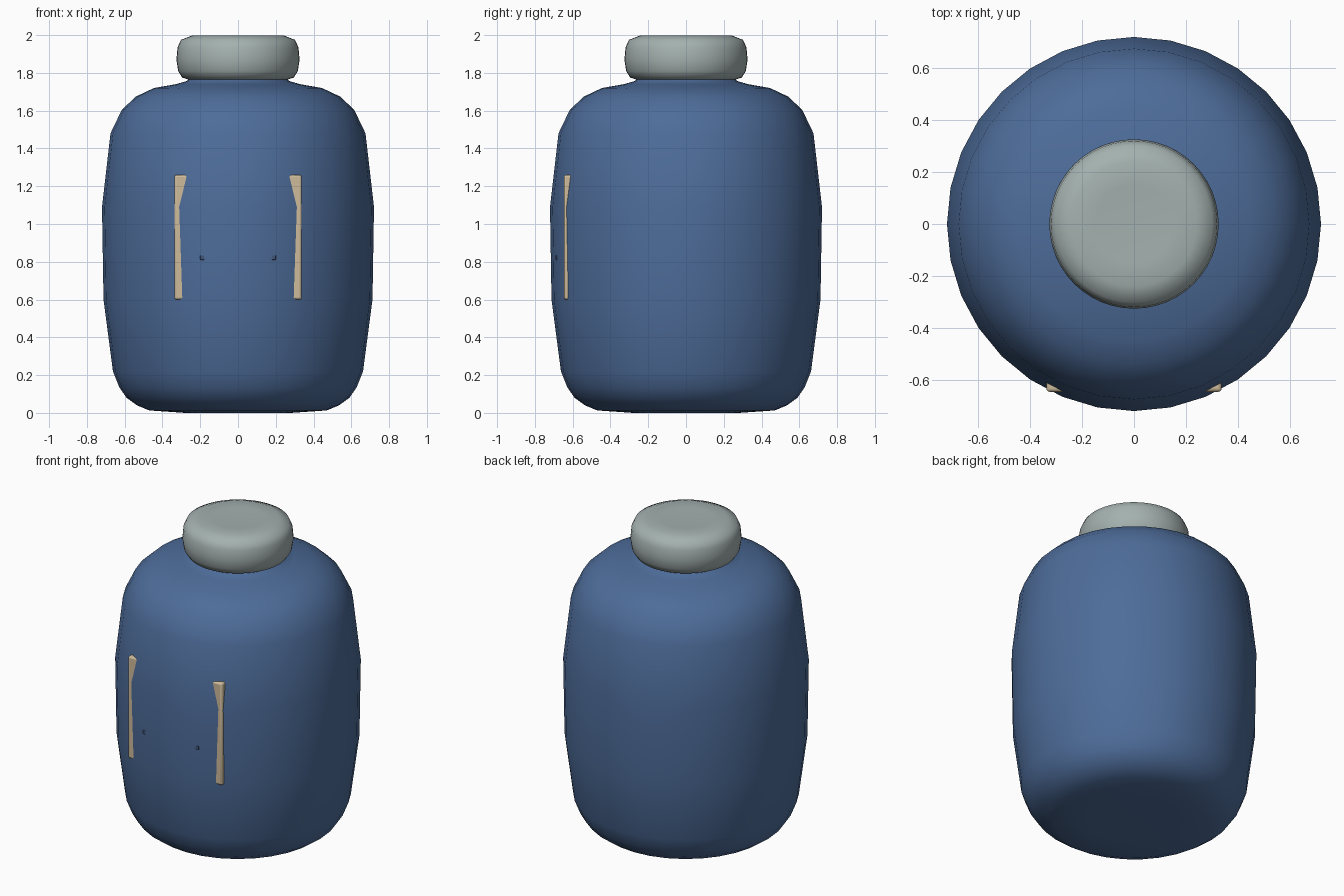
import bpy, bmesh, math

if "Cube" in bpy.data.objects:
    bpy.data.objects.remove(bpy.data.objects["Cube"])


def finish(obj, color, angle=180):
    mat = bpy.data.materials.new(obj.name + "_colour")
    mat.diffuse_color = (*color, 1)
    mat.use_nodes = True
    mat.node_tree.nodes["Principled BSDF"].inputs["Base Color"].default_value = mat.diffuse_color
    obj.data.materials.append(mat)
    bpy.ops.object.select_all(action='DESELECT')
    bpy.context.view_layer.objects.active = obj
    obj.select_set(True)
    bpy.ops.object.shade_smooth_by_angle(angle=math.radians(angle))


def lathe(name, profile, sides, color):
    # profile of (radius, z), starting and ending on the axis
    bm = bmesh.new()
    verts = [bm.verts.new((r, 0, z)) for r, z in profile]
    edges = [bm.edges.new(pair) for pair in zip(verts, verts[1:])]
    bmesh.ops.spin(bm, geom=verts + edges, cent=(0, 0, 0), axis=(0, 0, 1),
                   angle=math.tau, steps=sides)
    bmesh.ops.remove_doubles(bm, verts=bm.verts, dist=1e-4)
    bmesh.ops.recalc_face_normals(bm, faces=bm.faces)
    mesh = bpy.data.meshes.new(name)
    bm.to_mesh(mesh)
    bm.free()
    obj = bpy.data.objects.new(name, mesh)
    bpy.context.collection.objects.link(obj)
    finish(obj, color)
    return obj


def plate(name, size, location, bevel, color):
    bpy.ops.mesh.primitive_cube_add(size=1, location=location)
    obj = bpy.context.object
    obj.name = name
    obj.scale = size
    bpy.ops.object.transform_apply(location=False, rotation=False, scale=True)
    mod = obj.modifiers.new("rounded_edges", 'BEVEL')
    mod.width = bevel
    mod.segments = 3
    finish(obj, color, 40)


BLUE = (0.075, 0.15, 0.32)

# Jar body with rounded base, shoulder and short neck
lathe("jar_body", [
    (0, 0.005), (0.28, 0.0), (0.47, 0.013), (0.535, 0.04), (0.59, 0.08),
    (0.628, 0.135), (0.662, 0.22), (0.712, 0.6), (0.72, 1.09),
    (0.675, 1.48), (0.615, 1.605), (0.54, 1.675), (0.445, 1.72),
    (0.33, 1.74), (0.27, 1.757), (0.25, 1.78), (0, 1.78)], 32, BLUE)

# Rounded lid
lathe("lid", [
    (0, 1.77), (0.24, 1.758), (0.295, 1.775), (0.317, 1.81), (0.326, 1.87),
    (0.32, 1.935), (0.302, 1.975), (0.24, 1.999), (0.15, 1.997),
    (0, 1.99)], 48, (0.37, 0.44, 0.43))

# Flat label sunk in the front, only its side edges emerge
plate("label", (0.674, 0.06, 0.66), (0, -0.616, 0.93), 0.012,
      (0.62, 0.50, 0.33))

# Thin bar on the label, barely breaking the surface
plate("label_bar", (0.4, 0.03, 0.025), (0, -0.675, 0.822), 0.003,
      (0.05, 0.09, 0.18))
